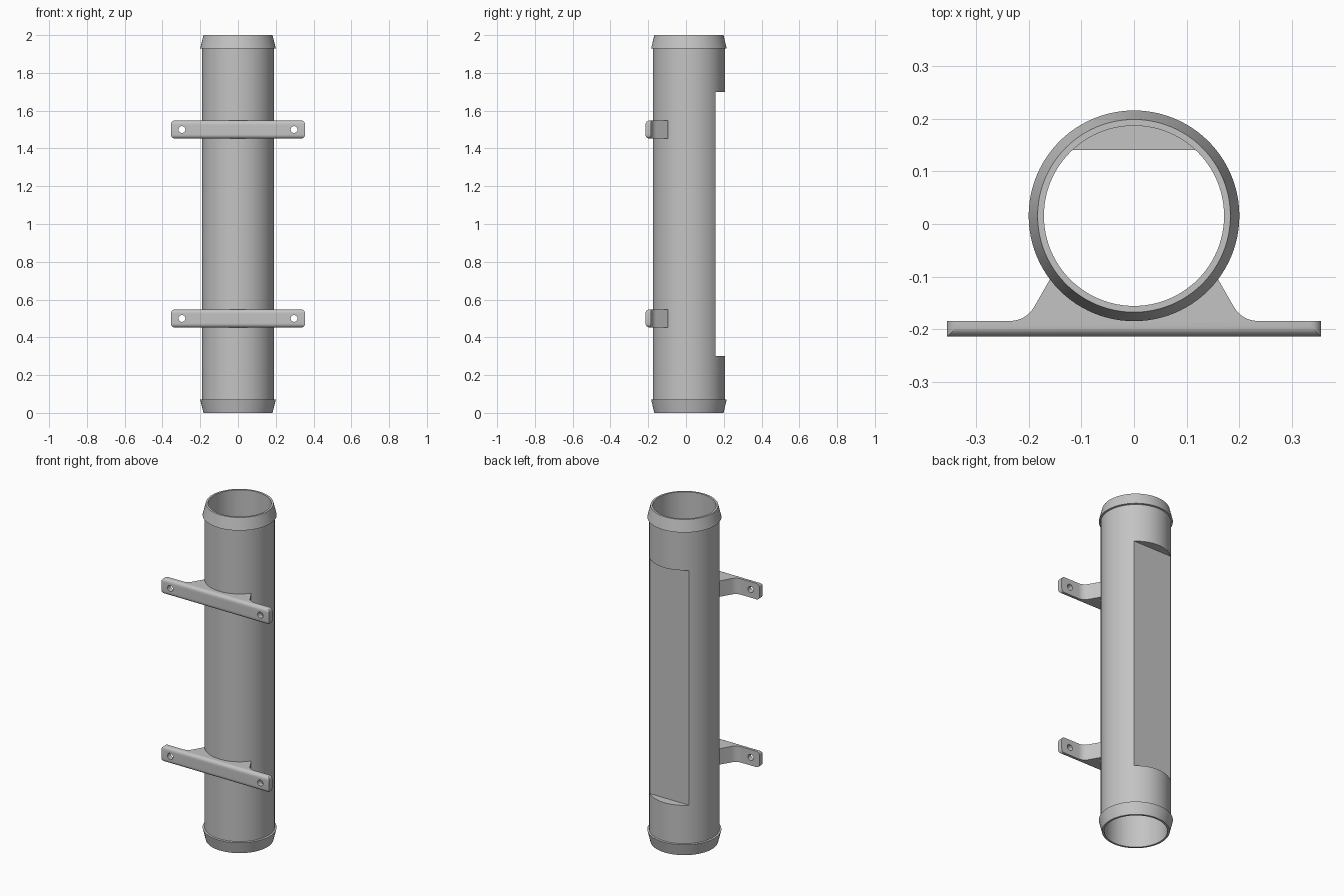
import bpy
import bmesh
from math import pi, sin, cos, sqrt
from mathutils import Matrix, Vector

cube = bpy.data.objects.get("Cube")
if cube:
    bpy.data.objects.remove(cube, do_unlink=True)

AXIS_Y = 0.0155          # tube axis, set back from the mounting plates
OUTER, BORE, LIP, END = 0.19, 0.171, 0.2, 0.183
HEIGHT, SEGMENTS = 2.0, 96

grey = bpy.data.materials.new("light grey plastic")
grey.use_nodes = True
grey.diffuse_color = (0.55, 0.55, 0.55, 1)
grey.node_tree.nodes["Principled BSDF"].inputs["Base Color"].default_value = grey.diffuse_color


def make_object(name, bm):
    bmesh.ops.recalc_face_normals(bm, faces=bm.faces[:])
    mesh = bpy.data.meshes.new(name)
    bm.to_mesh(mesh)
    bm.free()
    mesh.materials.append(grey)
    obj = bpy.data.objects.new(name, mesh)
    bpy.context.collection.objects.link(obj)
    return obj


def lathe(name, profile):
    """Closed solid of revolution from (radius, z) points."""
    bm = bmesh.new()
    rings = [[bm.verts.new((r * cos(2 * pi * i / SEGMENTS),
                            AXIS_Y + r * sin(2 * pi * i / SEGMENTS), z))
              for i in range(SEGMENTS)] for r, z in profile]
    for low, high in zip(rings, rings[1:]):
        for i in range(SEGMENTS):
            j = (i + 1) % SEGMENTS
            bm.faces.new((low[i], low[j], high[j], high[i]))
    bm.faces.new(rings[0][::-1])
    bm.faces.new(rings[-1])
    return make_object(name, bm)


def box(name, low, high):
    bm = bmesh.new()
    low, high = Vector(low), Vector(high)
    size = Matrix.Diagonal((*(high - low), 1))
    bmesh.ops.create_cube(bm, size=1, matrix=Matrix.Translation((low + high) / 2) @ size)
    return make_object(name, bm)


def subtract(obj, cutter):
    """Cut one solid from another, keep the result and drop the cutter."""
    mod = obj.modifiers.new("cut", "BOOLEAN")
    mod.operation, mod.solver, mod.object = "DIFFERENCE", "EXACT", cutter
    graph = bpy.context.evaluated_depsgraph_get()
    mesh = bpy.data.meshes.new_from_object(obj.evaluated_get(graph))
    obj.modifiers.clear()
    obj.data = mesh
    bpy.data.objects.remove(cutter, do_unlink=True)


def smooth(obj):
    bpy.ops.object.select_all(action="DESELECT")
    obj.select_set(True)
    bpy.context.view_layer.objects.active = obj
    bpy.ops.object.shade_smooth_by_angle(angle=pi / 7)


# Tube with barbed lips at both ends
lower = [(END, 0), (LIP, 0.07), (OUTER, 0.072)]
tube = lathe("tube", lower + [(r, HEIGHT - z) for r, z in reversed(lower)])

# Flat window on the back, with the bore flattened behind it
subtract(tube, box("window_cutter", (-0.3, 0.155, 0.3), (0.3, 0.4, 1.7)))
bore = lathe("bore_cutter", [(BORE, -0.1), (BORE, HEIGHT + 0.1)])
subtract(bore, box("bore_flat", (-0.3, 0.14, 0.285), (0.3, 0.4, 1.715)))
subtract(tube, bore)
smooth(tube)


# Mounting brackets: plate with flared webs hugging the tube
def bracket(name, z):
    front, back, half, tall = -0.214, -0.184, 0.355, 0.095
    fillet = 0.052
    cx, cy = 0.235, back + fillet
    side = [(half, front), (half, back)]
    side += [(cx - fillet * sin(a), cy - fillet * cos(a))
             for a in (pi / 3 * k / 8 for k in range(9))]
    side.append((0.155, -0.097))
    hug = OUTER - 0.004
    saddle = []
    for k in range(25):
        x = 0.15 * (1 - k / 12)
        saddle.append((x, AXIS_Y - sqrt(hug * hug - x * x)))
    outline = side + saddle + [(-x, y) for x, y in reversed(side)]

    bm = bmesh.new()
    face = bm.faces.new([bm.verts.new((x, y, z - tall / 2)) for x, y in outline])
    grown = bmesh.ops.extrude_face_region(bm, geom=[face])["geom"]
    bmesh.ops.translate(bm, vec=(0, 0, tall),
                        verts=[v for v in grown if isinstance(v, bmesh.types.BMVert)])
    corners = [e for e in bm.edges
               if all(abs(v.co.x) > half - 0.001 for v in e.verts)
               and abs(e.verts[0].co.z - e.verts[1].co.z) < 0.001]
    bmesh.ops.bevel(bm, geom=corners, offset=0.02, segments=6, profile=0.5, affect="EDGES")
    obj = make_object(name, bm)

    # Screw holes
    for sign in (-1, 1):
        hole = bmesh.new()
        place = Matrix.Translation((sign * 0.297, -0.2, z)) @ Matrix.Rotation(pi / 2, 4, "X")
        bmesh.ops.create_cone(hole, cap_ends=True, segments=32, radius1=0.018,
                              radius2=0.018, depth=0.1, matrix=place)
        subtract(obj, make_object("hole_cutter", hole))
    smooth(obj)


bracket("lower_bracket", 0.5)
bracket("upper_bracket", 1.5)
